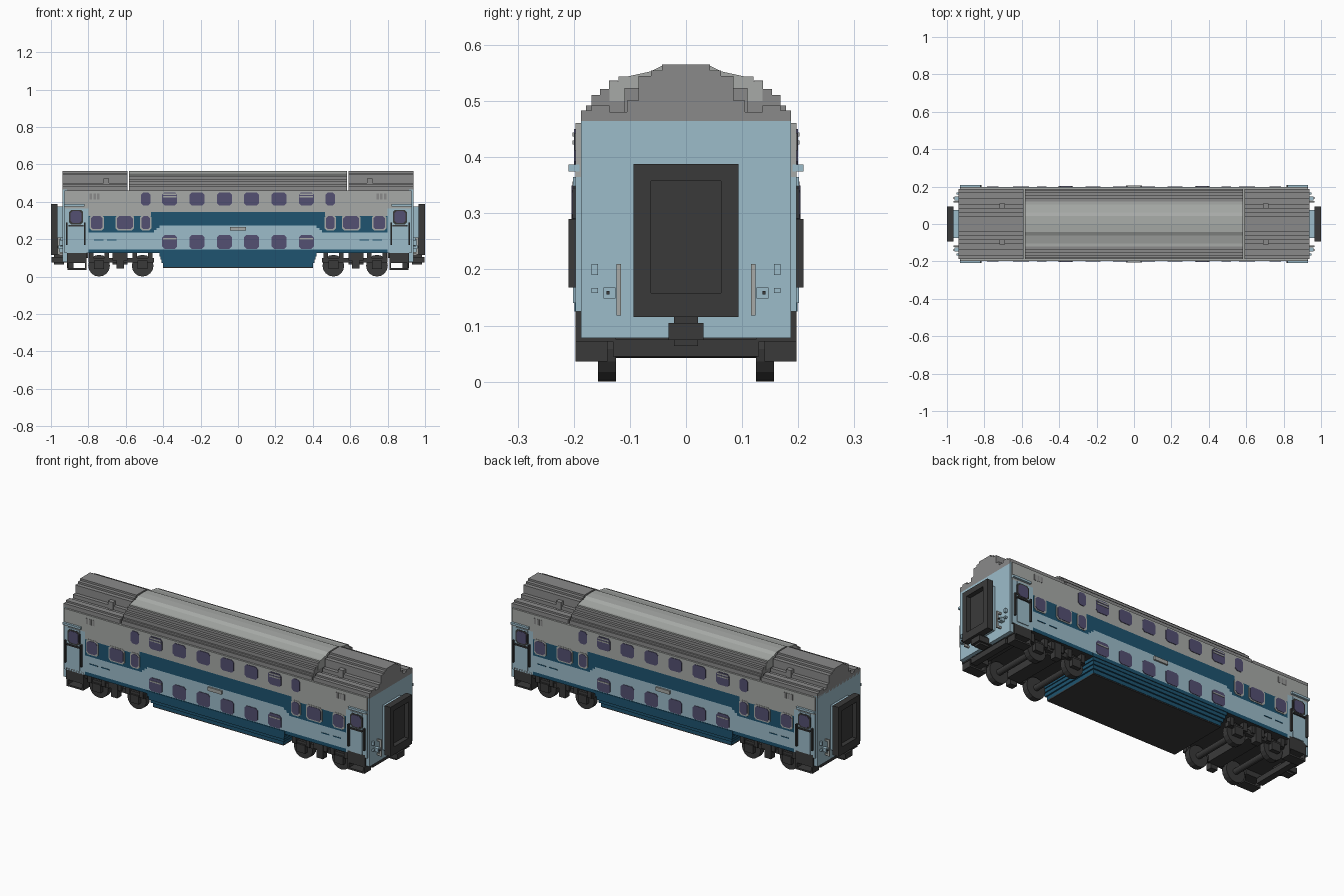
import bpy, bmesh, math
from mathutils import Matrix

old = bpy.data.objects.get("Cube")
if old:
    bpy.data.objects.remove(old, do_unlink=True)


def material(name, rgb):
    lin = [((c / 255 + 0.055) / 1.055) ** 2.4 for c in rgb] + [1]
    m = bpy.data.materials.new(name)
    m.diffuse_color = lin
    m.use_nodes = True
    bsdf = next(n for n in m.node_tree.nodes if n.type == 'BSDF_PRINCIPLED')
    bsdf.inputs["Base Color"].default_value = lin
    return m


LIGHT_GRAY = material("light gray", (167, 170, 167))
ROOF_GRAY = material("roof gray", (138, 138, 138))
LIGHT_BLUE = material("light blue", (156, 188, 202))
DARK_BLUE = material("dark blue", (30, 84, 112))
BLACK = material("charcoal", (58, 58, 58))
GLASS = material("violet glass", (84, 80, 114))


def finish(name, bm, *mats):
    bmesh.ops.recalc_face_normals(bm, faces=bm.faces)
    me = bpy.data.meshes.new(name)
    bm.to_mesh(me)
    bm.free()
    for m in mats:
        me.materials.append(m)
    ob = bpy.data.objects.new(name, me)
    bpy.context.collection.objects.link(ob)
    return ob


def add_box(bm, x0, x1, y0, y1, z0, z1):
    mat = Matrix.Translation(((x0 + x1) / 2, (y0 + y1) / 2, (z0 + z1) / 2))
    mat = mat @ Matrix.Diagonal((abs(x1 - x0), abs(y1 - y0), abs(z1 - z0), 1))
    bmesh.ops.create_cube(bm, size=1, matrix=mat)


def boxes(name, mat, items, mx=True, my=True):
    """Boxes (x0, x1, y0, y1, z0, z1), repeated across the middle planes."""
    bm = bmesh.new()
    for x0, x1, y0, y1, z0, z1 in items:
        for sx in ((1, -1) if mx else (1,)):
            for sy in ((1, -1) if my else (1,)):
                add_box(bm, x0 * sx, x1 * sx, y0 * sy, y1 * sy, z0, z1)
    return finish(name, bm, mat)


def roof(name, mat, half, spans):
    """Stepped arch: (y, z) of one side, mirrored and extruded along x."""
    bm = bmesh.new()
    prof = half + [(-y, z) for y, z in reversed(half)]
    for x0, x1 in spans:
        f = bm.faces.new([bm.verts.new((x0, y, z)) for y, z in prof])
        new = bmesh.ops.extrude_face_region(bm, geom=[f])["geom"]
        bmesh.ops.translate(bm, vec=(x1 - x0, 0, 0),
                            verts=[v for v in new if isinstance(v, bmesh.types.BMVert)])
    return finish(name, bm, mat)


def panes(name, mat, items, depth, grow=0.0, c=0.012):
    """Chamfered plates (x, z, width, height) on both side walls."""
    bm = bmesh.new()
    for x, z, w, h in items:
        a, b = w / 2 + grow, h / 2 + grow
        pts = [(a, b - c), (a - c, b), (c - a, b), (-a, b - c),
               (-a, c - b), (c - a, -b), (a - c, -b), (a, c - b)]
        for s in (1, -1):
            f = bm.faces.new([bm.verts.new((x + u, s * (WALL - 0.002), z + v)) for u, v in pts])
            new = bmesh.ops.extrude_face_region(bm, geom=[f])["geom"]
            bmesh.ops.translate(bm, vec=(0, s * (depth + 0.002), 0),
                                verts=[v for v in new if isinstance(v, bmesh.types.BMVert)])
    return finish(name, bm, mat)


WALL = 0.197

# Body shell, cut into bands and coloured by position
bm = bmesh.new()
add_box(bm, -0.928, 0.928, -WALL, WALL, 0.125, 0.461)
xs = (0.42, 0.435, 0.45, 0.465, 0.80)
for x in [s * v for v in xs for s in (1, -1)]:
    bmesh.ops.bisect_plane(bm, geom=bm.verts[:] + bm.edges[:] + bm.faces[:],
                           plane_co=(x, 0, 0), plane_no=(1, 0, 0))
for z in (0.145, 0.235, 0.248, 0.26, 0.272, 0.325, 0.345, 0.365):
    bmesh.ops.bisect_plane(bm, geom=bm.verts[:] + bm.edges[:] + bm.faces[:],
                           plane_co=(0, 0, z), plane_no=(0, 0, 1))
for f in bm.faces:
    c = f.calc_center_median()
    x = abs(c.x)
    low = 0.272 if x < 0.42 else 0.26 if x < 0.435 else 0.248 if x < 0.45 else 0.235
    high = 0.345 if x < 0.465 else 0.325
    if abs(f.normal.z) > 0.5:
        f.material_index = 0 if c.z > 0.3 else 3
    elif x > 0.80:
        f.material_index = 1 if c.z < 0.365 else 0
    elif c.z < 0.145:
        f.material_index = 2
    elif c.z < low:
        f.material_index = 1
    else:
        f.material_index = 2 if c.z < high else 0
finish("body", bm, LIGHT_GRAY, LIGHT_BLUE, DARK_BLUE, BLACK)

boxes("end_wall", LIGHT_BLUE, [(0.915, 0.937, -0.187, 0.187, 0.078, 0.465)], my=False)

# Roof: wide dome in the middle, shouldered domes at the ends
roof("middle_roof_base", ROOF_GRAY,
     [(0.187, 0.455), (0.187, 0.483), (0.178, 0.483), (0.178, 0.492), (0.168, 0.492),
      (0.168, 0.511), (0.153, 0.511), (0.153, 0.522), (0.136, 0.522), (0.136, 0.533)],
     [(-0.583, 0.583)])
roof("middle_roof_top", LIGHT_GRAY,
     [(0.136, 0.50), (0.136, 0.535), (0.12, 0.535), (0.12, 0.544), (0.104, 0.544),
      (0.0625, 0.553), (0.043, 0.563), (0.0, 0.565)], [(-0.584, 0.584)])
boxes("middle_roof_edge", ROOF_GRAY, [(-0.583, 0.583, 0.121, 0.137, 0.52, 0.537)], mx=False)
roof("end_roof", ROOF_GRAY,
     [(0.187, 0.455), (0.187, 0.483), (0.168, 0.483), (0.168, 0.492), (0.136, 0.492),
      (0.136, 0.481), (0.105, 0.481), (0.105, 0.501), (0.085, 0.501), (0.085, 0.545),
      (0.0625, 0.545), (0.0625, 0.555), (0.043, 0.555), (0.043, 0.565)],
     [(0.592, 0.937), (-0.937, -0.592)])
boxes("roof_block", ROOF_GRAY, [(0.69, 0.72, 0.08, 0.11, 0.48, 0.523)])

# Windows on three levels
row = [-0.365, -0.22, -0.073, 0.073, 0.22, 0.365]
upper = [(x, 0.415, 0.08, 0.07) for x in row] + [(s * 0.493, 0.415, 0.05, 0.07) for s in (1, -1)]
lower = [(x, 0.185, 0.08, 0.074) for x in row]
middle = [(s * x, 0.288, w, 0.07) for s in (1, -1)
          for x, w in ((0.493, 0.046), (0.605, 0.085), (0.755, 0.062))]
panes("upper_windows", GLASS, upper, 0.003)
panes("lower_windows", GLASS, lower, 0.003)
panes("middle_window_frames", LIGHT_GRAY, middle, 0.002, 0.007)
panes("middle_windows", GLASS, middle, 0.004)
boxes("window_vents", LIGHT_GRAY,
      [(0.33, 0.40, WALL, WALL + 0.005, z, z + 0.007) for z in (0.423, 0.437, 0.198)])
boxes("wall_vents", ROOF_GRAY,
      [(x, x + 0.013, WALL - 0.002, WALL + 0.002, 0.412, 0.443) for x in (0.74, 0.76, 0.78)])
boxes("side_plate", LIGHT_GRAY, [(-0.042, 0.042, WALL, 0.206, 0.245, 0.265)], mx=False)
boxes("lower_stripe", DARK_BLUE,
      [(0.65, 0.70, WALL, WALL + 0.002, 0.192, 0.197), (0.72, 0.77, WALL, WALL + 0.002, 0.192, 0.197)])

# Entrance doors with canopy and handrails
boxes("door_panel", LIGHT_BLUE, [(0.83, 0.90, WALL, WALL + 0.004, 0.14, 0.365)])
boxes("door_canopy", LIGHT_BLUE, [(0.82, 0.93, 0.19, 0.209, 0.375, 0.387)])
panes("door_surround", BLACK, [(s * 0.866, 0.318, 0.075, 0.078) for s in (1, -1)], 0.005)
panes("door_windows", GLASS, [(s * 0.866, 0.318, 0.06, 0.064) for s in (1, -1)], 0.007)
boxes("door_handrails", BLACK,
      [(x, x + 0.008, 0.19, 0.209, 0.168, 0.29) for x in (0.815, 0.912)])
boxes("door_sill", BLACK, [(0.825, 0.905, 0.19, 0.209, 0.268, 0.276)])

# Gangway: tunnel, hollow frame and recessed door
boxes("gangway_tunnel", LIGHT_BLUE, [(0.93, 0.966, -0.075, 0.075, 0.13, 0.375)], my=False)
boxes("gangway_frame", BLACK,
      [(0.964, 1.0, 0.0625, 0.094, 0.115, 0.388), (0.964, 1.0, -0.0625, -0.094, 0.115, 0.388),
       (0.964, 1.0, -0.0625, 0.0625, 0.115, 0.158), (0.964, 1.0, -0.0625, 0.0625, 0.358, 0.388),
       (0.964, 0.975, -0.0625, 0.0625, 0.158, 0.358)], my=False)
boxes("coupler", BLACK,
      [(0.90, 0.998, -0.031, 0.031, 0.074, 0.105), (0.93, 0.985, -0.021, 0.021, 0.064, 0.117)], my=False)

# Fittings on the end walls
boxes("end_handrails", LIGHT_GRAY,
      [(0.955, 0.965, 0.116, 0.124, 0.118, 0.21), (0.935, 0.957, 0.116, 0.124, 0.12, 0.13),
       (0.935, 0.957, 0.116, 0.124, 0.198, 0.208)])
boxes("end_sockets", LIGHT_BLUE,
      [(0.935, 0.96, 0.126, 0.147, 0.148, 0.168), (0.935, 0.95, 0.157, 0.168, 0.19, 0.21),
       (0.935, 0.95, 0.157, 0.168, 0.158, 0.167)])
boxes("end_cables", BLACK, [(0.935, 0.968, 0.136, 0.142, 0.155, 0.162)])

# Stepped skirt below the lower deck
levels = [(0.425, 0.199, 0.125, 0.142), (0.42, 0.195, 0.108, 0.125), (0.415, 0.19, 0.09, 0.108),
          (0.408, 0.182, 0.072, 0.09), (0.40, 0.174, 0.052, 0.072)]
boxes("skirt", DARK_BLUE, [(-x, x, -y, y, a, b) for x, y, a, b in levels], False, False)
boxes("skirt_floor", BLACK, [(-0.40, 0.40, -0.172, 0.172, 0.046, 0.054)], False, False)

# Entrance steps and end beam
boxes("entrance_steps", BLACK,
      [(0.81, 0.915, 0.125, 0.197, 0.072, 0.14), (0.81, 0.817, 0.14, 0.197, 0.036, 0.075),
       (0.905, 0.912, 0.14, 0.197, 0.036, 0.075), (0.81, 0.912, 0.14, 0.197, 0.036, 0.045)])
boxes("end_beam", BLACK, [(0.88, 0.915, -0.13, 0.13, 0.045, 0.075)], my=False)
boxes("end_underframe", BLACK, [(0.80, 0.916, -0.18, 0.18, 0.10, 0.128)], my=False)

# Bogies: frame, springs, centre block and wheel sets
boxes("bogie_frame", BLACK,
      [(0.45, 0.80, 0.145, 0.17, 0.075, 0.10), (0.59, 0.67, 0.0, 0.15, 0.065, 0.126),
       (0.61, 0.65, 0.15, 0.185, 0.042, 0.126), (0.59, 0.67, 0.15, 0.18, 0.085, 0.126)])
boxes("axle_boxes", BLACK,
      [(x - 0.026, x + 0.026, 0.15, 0.18, 0.04, 0.085) for x in (0.51, 0.743)])
boxes("springs", BLACK,
      [(x + d - 0.012, x + d + 0.012, 0.15, 0.178, 0.08, 0.126)
       for x in (0.51, 0.743) for d in (-0.042, 0.042)])
bm = bmesh.new()
for x in (-0.743, -0.51, 0.51, 0.743):
    for y, r, d in ((-0.141, 0.058, 0.032), (0.141, 0.058, 0.032), (0, 0.016, 0.3)):
        bmesh.ops.create_cone(bm, cap_ends=True, segments=16, radius1=r, radius2=r, depth=d,
                              matrix=Matrix.Translation((x, y, 0.058)) @ Matrix.Rotation(math.pi / 2, 4, 'X'))
finish("wheel_sets", bm, BLACK)
